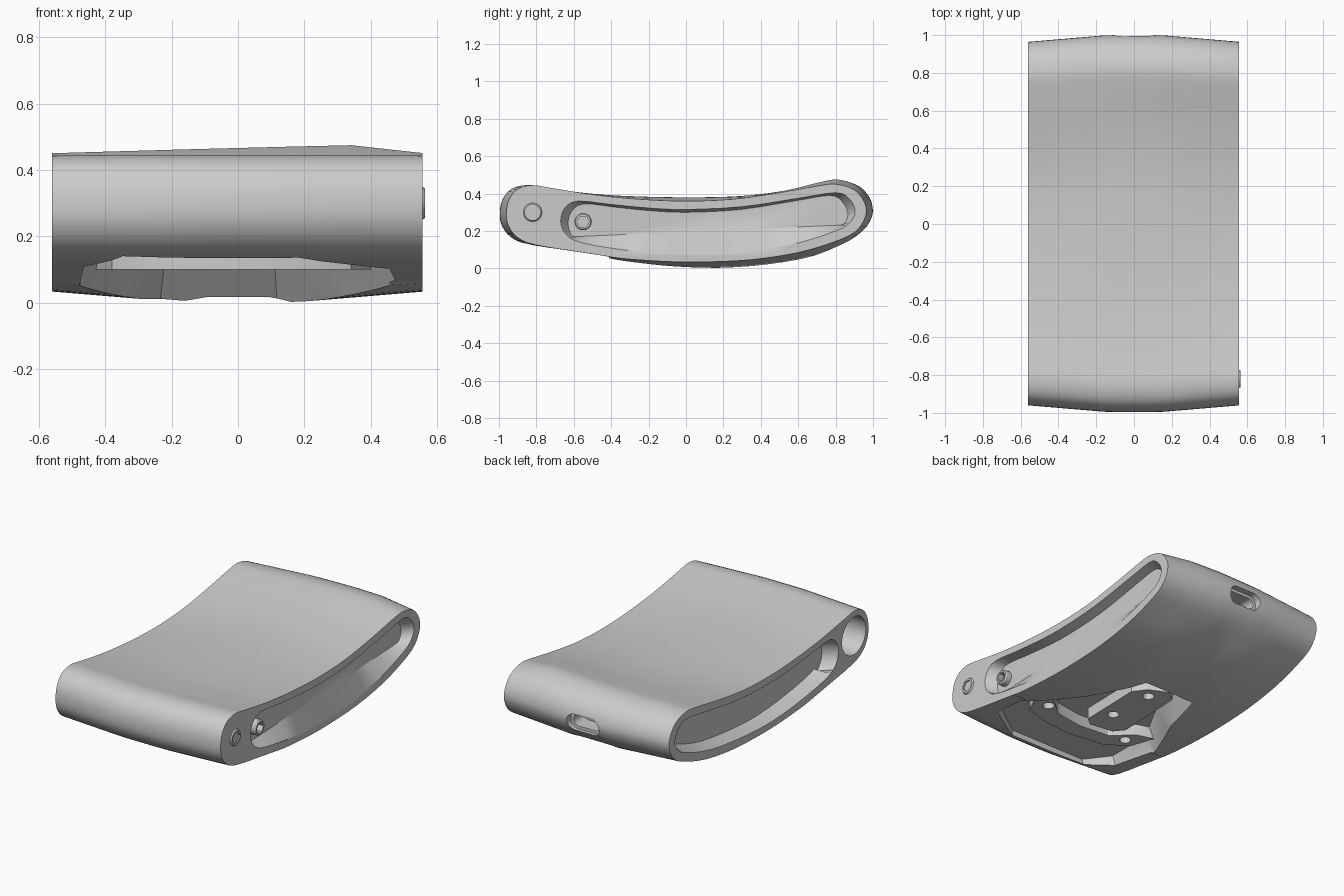
import bpy, bmesh, math
from mathutils import Vector

if "Cube" in bpy.data.objects:
    bpy.data.objects.remove(bpy.data.objects["Cube"])


def make(name, verts, faces):
    me = bpy.data.meshes.new(name)
    me.from_pydata(verts, [], faces)
    bm = bmesh.new()
    bm.from_mesh(me)
    bmesh.ops.recalc_face_normals(bm, faces=bm.faces)
    bm.to_mesh(me)
    bm.free()
    ob = bpy.data.objects.new(name, me)
    bpy.context.collection.objects.link(ob)
    return ob


def loft(name, rings):
    n = len(rings[0])
    faces = [(k * n + i, k * n + (i + 1) % n, (k + 1) * n + (i + 1) % n, (k + 1) * n + i)
             for k in range(len(rings) - 1) for i in range(n)]
    last = (len(rings) - 1) * n
    faces += [tuple(range(n)), tuple(range(last, last + n))]
    return make(name, [v for r in rings for v in r], faces)


def spline(pts, steps):
    out, n = [], len(pts)
    for i in range(n):
        a, b, c, d = (Vector(pts[(i + j) % n]) for j in (-1, 0, 1, 2))
        for s in range(steps):
            t = s / steps
            out.append(0.5 * (2 * b + (c - a) * t + (2 * a - 5 * b + 4 * c - d) * t * t
                              + (3 * b - a - 3 * c + d) * t ** 3))
    return out


def circle(cy, cz, r, n=24):
    return [(cy + r * math.cos(2 * math.pi * i / n), cz + r * math.sin(2 * math.pi * i / n)) for i in range(n)]


def along_x(name, *stations):
    return loft(name, [[(x, p[0], p[1]) for p in pts] for x, pts in stations])


def along_z(name, *stations):
    return loft(name, [[(p[0], p[1], z) for p in pts] for z, pts in stations])


def cut(ob, *cutters):
    for c in cutters:
        c.hide_render = True
        m = ob.modifiers.new("cut", 'BOOLEAN')
        m.operation = 'DIFFERENCE'
        m.solver = 'EXACT'
        m.object = c
        bpy.context.view_layer.objects.active = ob
        bpy.ops.object.modifier_apply(modifier=m.name)
        bpy.data.objects.remove(c)


def smooth(ob):
    bpy.ops.object.select_all(action='DESELECT')
    ob.select_set(True)
    bpy.context.view_layer.objects.active = ob
    bpy.ops.object.shade_smooth_by_angle(angle=math.radians(30))


# Curved body: side profile lofted across the width, bulging towards the middle
profile = spline([(-.96, .30), (-.945, .37), (-.90, .425), (-.82, .445), (-.72, .43), (-.5, .395), (-.25, .37),
                  (0, .36), (.25, .37), (.5, .405), (.7, .44), (.8, .45), (.9, .42), (.955, .35), (.96, .28),
                  (.91, .2), (.8, .145), (.6, .085), (.35, .047), (.1, .035), (-.1, .037), (-.3, .05),
                  (-.39, .06), (-.41, .063), (-.55, .085), (-.8, .125), (-.9, .165), (-.95, .23)], 3)


def section(x):
    edge = min(1, (.56 - abs(x)) / .42)
    ridge = .024 * ((x + .56) / .9 if x < .34 else (.56 - x) / .22)
    ring = []
    for y, z in profile:
        yy = y * (1 + .037 * edge)
        if z > .34:      # top: slight crown, raised at the back ridge
            z += ridge * math.exp(-((y - .8) / .22) ** 2) + .02 * edge * math.exp(-(y / .45) ** 2)
        elif z < .2 and y > -.4:   # belly
            z -= .035 * edge * (1 if abs(x) > .1 else .6) * min(1, (.2 - z) / .1)
        ring.append((x, yy, z))
    return ring


body = loft("body", [section(x) for x in (-.56, -.35, -.16, -.09, .09, .16, .34, .555)])

# Side pockets: the lower wall slopes in, on the right up to a straight line
outline = spline([(-.67, .25), (-.65, .32), (-.58, .36), (-.4, .342), (-.2, .323), (0, .315), (.3, .33),
                  (.6, .375), (.8, .405), (.87, .375), (.905, .31), (.88, .25), (.8, .2), (.55, .125),
                  (.2, .082), (-.05, .075), (-.3, .095), (-.55, .135), (-.64, .18)], 3)
left_floor = [((y - .12) * .96 + .12, z + (.018 if z < .19 + .05 * y else -.018)) for y, z in outline]
right_floor = [((y - .12) * .95 + .12, max(z - .015, .196 + .0414 * y)) for y, z in outline]
right_pocket = along_x("pocket_cutter", (.7, outline), (.555, outline), (.495, right_floor))
left_pocket = along_x("pocket_cutter", (-.7, outline), (-.56, outline), (-.47, left_floor))


# Stepped port slot in the back
def slot(w, h, y0, y1):
    pts = []
    for i in range(24):
        a = 2 * math.pi * (i + .5) / 24
        pts.append((math.copysign(w - h, math.cos(a)) + h * math.cos(a), .292 + h * math.sin(a)))
    return loft("slot_cutter", [[(p[0], y, p[1]) for p in pts] for y in (y0, y1)])


# Crater under the front, with sloping walls
rim = [(.5, -.4), (.3, -.08), (.12, .3), (-.24, .3), (-.32, 0), (-.5, -.35), (-.5, -.7), (-.38, -.87),
       (.2, -.87), (.49, -.65)]
roof = [(x * .9, (y + .87) * .84 - .87) for x, y in rim]
cut(body, right_pocket, left_pocket,
    along_x("hole_cutter", (-.7, circle(-.82, .295, .115, 32)), (-.25, circle(-.82, .295, .115, 32))),
    slot(.11, .052, 1.1, .955), slot(.09, .034, 1.0, .86),
    along_z("crater_cutter", (-.05, rim), (.17, roof)))
smooth(body)

# Mounting plate and curved mounting strip inside the crater
plate = [(.01, -.40), (.02, 0), (-.04, .08), (-.15, .13), (-.22, .08), (-.24, -.36), (-.19, -.42), (-.04, -.44)]
strip = [(.40, -.39), (.34, -.53), (.2, -.58), (0, -.60), (-.25, -.57), (-.38, -.48),
         (-.43, -.33), (-.33, -.36), (-.2, -.47), (0, -.49), (.18, -.46), (.30, -.36)]
for name, plan, spots in (("mounting_plate", plate, ((-.07, -.27), (-.09, .02))),
                          ("mounting_strip", strip, ((.28, -.43), (-.31, -.45)))):
    part = along_z(name, (.1, plan), (.19, plan))
    for x, y in spots:
        ring = circle(x, y, .034, 12)
        cut(part, along_z("screw_hole_cutter", (0, ring), (.14, ring)))
    smooth(part)


# Socket-head screws on the right side
def screw(name, x0, x1, y, z, r):
    ob = along_x(name, (x0, circle(y, z, r)), (x1 - .008, circle(y, z, r)), (x1, circle(y, z, r * .88)))
    hexagon = circle(y, z, r * .72, 6)
    cut(ob, along_x("socket_cutter", (x1 - .035, hexagon), (x1 + .1, hexagon)))
    smooth(ob)


screw("side_screw", .5, .563, -.82, .30, .05)
screw("pocket_screw", .45, .535, -.55, .25, .046)
